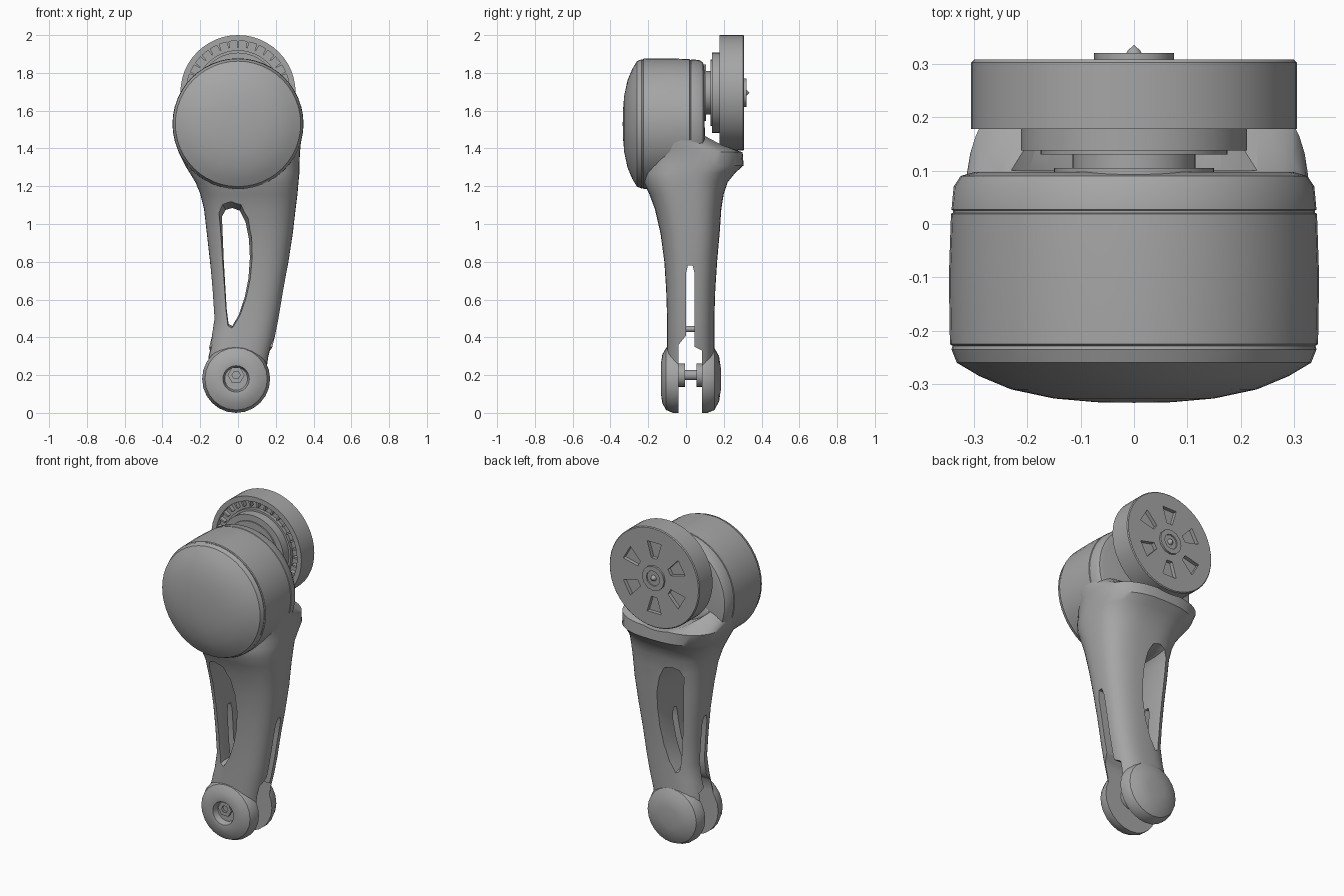
import bpy, bmesh, math
from mathutils import Vector

cube = bpy.data.objects.get("Cube")
if cube:
    bpy.data.objects.remove(cube, do_unlink=True)

grey = bpy.data.materials.new("plain grey")
grey.use_nodes = True
colour = (0.38, 0.38, 0.38, 1)
grey.diffuse_color = colour
grey.node_tree.nodes["Principled BSDF"].inputs["Base Color"].default_value = colour


def loft(name, rings, closed_ends=True):
    """Skin a list of equal rings of points."""
    bm = bmesh.new()
    rows = [[bm.verts.new(p) for p in ring] for ring in rings]
    n = len(rows[0])
    for a, b in zip(rows, rows[1:]):
        for i in range(n):
            j = (i + 1) % n
            bm.faces.new((a[i], a[j], b[j], b[i]))
    if closed_ends:
        bm.faces.new(rows[0])
        bm.faces.new(rows[-1])
    bmesh.ops.remove_doubles(bm, verts=bm.verts, dist=1e-5)
    bmesh.ops.recalc_face_normals(bm, faces=bm.faces)
    me = bpy.data.meshes.new(name)
    bm.to_mesh(me)
    bm.free()
    me.materials.append(grey)
    ob = bpy.data.objects.new(name, me)
    bpy.context.collection.objects.link(ob)
    return ob


def turn(name, cx, cz, profile, n=48):
    """Turn (radius, y) points around an axis along y."""
    rings = []
    for r, y in profile:
        r = max(r, 0.0005)
        rings.append([(cx + r * math.cos(2 * math.pi * i / n), y,
                       cz + r * math.sin(2 * math.pi * i / n)) for i in range(n)])
    return loft(name, rings)


def activate(ob):
    bpy.ops.object.select_all(action='DESELECT')
    ob.select_set(True)
    bpy.context.view_layer.objects.active = ob


def cut(ob, *cutters):
    activate(ob)
    for c in cutters:
        m = ob.modifiers.new("cut", 'BOOLEAN')
        m.operation, m.solver, m.object = 'DIFFERENCE', 'EXACT', c
        bpy.ops.object.modifier_apply(modifier=m.name)
        bpy.data.objects.remove(c, do_unlink=True)


def smooth(ob, angle=35):
    activate(ob)
    bpy.ops.object.shade_smooth_by_angle(angle=math.radians(angle))


# Arm: rounded cross-sections as z, x min, x max, y front, y back
sections = [
    (0.17, -0.165, 0.15, -0.10, 0.15), (0.30, -0.165, 0.17, -0.10, 0.15),
    (0.40, -0.14, 0.195, -0.10, 0.15), (0.50, -0.125, 0.215, -0.10, 0.15),
    (0.65, -0.135, 0.24, -0.105, 0.155), (0.80, -0.148, 0.267, -0.115, 0.165),
    (0.95, -0.165, 0.29, -0.135, 0.178), (1.08, -0.18, 0.305, -0.165, 0.187),
    (1.16, -0.20, 0.315, -0.195, 0.20), (1.22, -0.225, 0.32, -0.225, 0.22),
    (1.27, -0.255, 0.325, -0.235, 0.26), (1.31, -0.28, 0.325, -0.235, 0.305),
    (1.38, -0.315, 0.328, -0.23, 0.30), (1.42, -0.325, 0.332, -0.22, 0.20),
    (1.47, -0.333, 0.335, -0.21, 0.12), (1.54, -0.338, 0.338, -0.20, 0.085)]


def section(z, x0, x1, y0, y1, n=48, power=2 / 2.7):
    ring = []
    for i in range(n):
        a = 2 * math.pi * i / n
        c, s = math.cos(a), math.sin(a)
        ring.append(((x0 + x1) / 2 + (x1 - x0) / 2 * math.copysign(abs(c) ** power, c),
                     (y0 + y1) / 2 + (y1 - y0) / 2 * math.copysign(abs(s) ** power, s), z))
    return ring


arm = loft("arm", [section(*s) for s in sections])

# Long window through the arm, flaring towards both faces
window = [(-0.085, 1.04), (-0.065, 1.075), (-0.03, 1.085), (0.01, 1.07), (0.04, 1.01),
          (0.058, 0.92), (0.063, 0.82), (0.055, 0.71), (0.035, 0.61), (0.005, 0.52),
          (-0.03, 0.46), (-0.05, 0.47), (-0.06, 0.55), (-0.075, 0.80)]
window_cutter = loft("window_cutter", [
    [(-0.01 + (x + 0.01) * k, y, 0.78 + (z - 0.78) * (1 + (k - 1) / 3)) for x, z in window]
    for y, k in ((-0.3, 1.7), (-0.06, 1.0), (0.10, 1.0), (0.35, 1.7))])
# Slot that splits the lower end into a fork
slot = [(0, 0.74), (0.01, 0.78), (0.035, 0.78), (0.045, 0.74), (0.045, 0.35), (0.085, 0.33),
        (0.085, -0.1), (-0.04, -0.1), (-0.04, 0.36), (0, 0.41)]
slot_cutter = loft("slot_cutter", [[(x, y, z) for y, z in slot] for x in (-0.5, 0.5)])
# Cradle that clears the wheel
cradle_cutter = turn("cradle_cutter", 0, 1.695, [(0.325, 0.10), (0.325, 0.5)])
cut(arm, window_cutter, slot_cutter, cradle_cutter)
smooth(arm, 40)

# Round motor housing with domed front cover
housing = turn("housing", 0, 1.53, [
    (0.0, 0.097), (0.30, 0.097), (0.325, 0.09), (0.338, 0.07), (0.342, 0.027), (0.339, 0.025),
    (0.339, 0.021), (0.343, 0.019), (0.347, -0.10), (0.345, -0.225), (0.338, -0.23)])
smooth(housing)
cover = turn("front_cover", 0, 1.53, [
    (0.0, -0.22), (0.338, -0.22), (0.342, -0.235), (0.332, -0.26), (0.29, -0.285),
    (0.23, -0.31), (0.15, -0.327), (0.07, -0.334), (0.0, -0.335)])
smooth(cover)

# Shaft and stepped collars between housing and wheel
shaft = turn("shaft", 0, 1.695, [
    (0.0, 0.08), (0.15, 0.08), (0.15, 0.105), (0.115, 0.105), (0.115, 0.13),
    (0.175, 0.13), (0.175, 0.138), (0.212, 0.138), (0.212, 0.21), (0.0, 0.21)])
smooth(shaft)

# Wheel with a groove in its front face
wheel = turn("wheel", 0, 1.695, [
    (0.0, 0.19), (0.225, 0.19), (0.225, 0.21), (0.275, 0.21), (0.275, 0.178), (0.305, 0.178),
    (0.305, 0.303), (0.300, 0.308), (0.0, 0.308)])


def pocket(a):
    """Wedge pocket in the back face of the wheel."""
    pts = [(0.12, -0.16), (0.12, 0.16), (0.22, 0.22), (0.22, -0.22)]
    return loft("pocket_cutter", [
        [(r * math.cos(a + d), y, 1.695 + r * math.sin(a + d)) for r, d in pts]
        for y in (0.285, 0.4)])


cut(wheel, *[pocket(math.radians(90 + 60 * i)) for i in range(6)])
smooth(wheel)

# Teeth in the groove
for i in range(32):
    a = 2 * math.pi * i / 32
    u, v = Vector((math.cos(a), 0, math.sin(a))), Vector((-math.sin(a), 0, math.cos(a)))
    base = Vector((0, 0, 1.695))
    loft("wheel_tooth", [[base + u * r + v * s + Vector((0, y, 0)) for r, s in
                          ((0.24, -0.004), (0.24, 0.004), (0.28, 0.007), (0.28, -0.007))]
                         for y in (0.185, 0.215)])

# Hub and centre screw
hub = turn("hub", 0, 1.695, [
    (0.0, 0.30), (0.075, 0.30), (0.075, 0.32), (0.045, 0.32), (0.045, 0.312),
    (0.018, 0.312), (0.012, 0.325), (0.0, 0.335)], 12)
smooth(hub)

# Fork ends
front_boss = turn("front_fork_end", -0.01, 0.18, [
    (0.0, -0.04), (0.18, -0.04), (0.18, -0.07), (0.165, -0.105), (0.13, -0.125),
    (0.085, -0.132), (0.07, -0.13), (0.06, -0.095), (0.0, -0.095)], 24)
smooth(front_boss)
back_boss = turn("back_fork_end", -0.01, 0.18, [
    (0.0, 0.085), (0.18, 0.085), (0.18, 0.115), (0.165, 0.15), (0.12, 0.175),
    (0.06, 0.184), (0.0, 0.185)], 24)
smooth(back_boss)

# Recessed hexagon bolt, pivot pin and cross rib
turn("pivot_bolt", -0.01, 0.20, [(0.0, -0.09), (0.045, -0.09), (0.045, -0.115),
                                 (0.022, -0.115), (0.022, -0.10), (0.0, -0.10)], 6)
pin = turn("pivot_pin", 0, 0.20, [
    (0.0, -0.05), (0.062, -0.05), (0.062, -0.005), (0.027, -0.005), (0.027, 0.055),
    (0.062, 0.055), (0.062, 0.095), (0.0, 0.095)], 24)
smooth(pin)
turn("cross_rib", 0.0, 0.443, [(0.0, -0.02), (0.016, -0.02), (0.016, 0.065), (0.0, 0.065)], 12)
